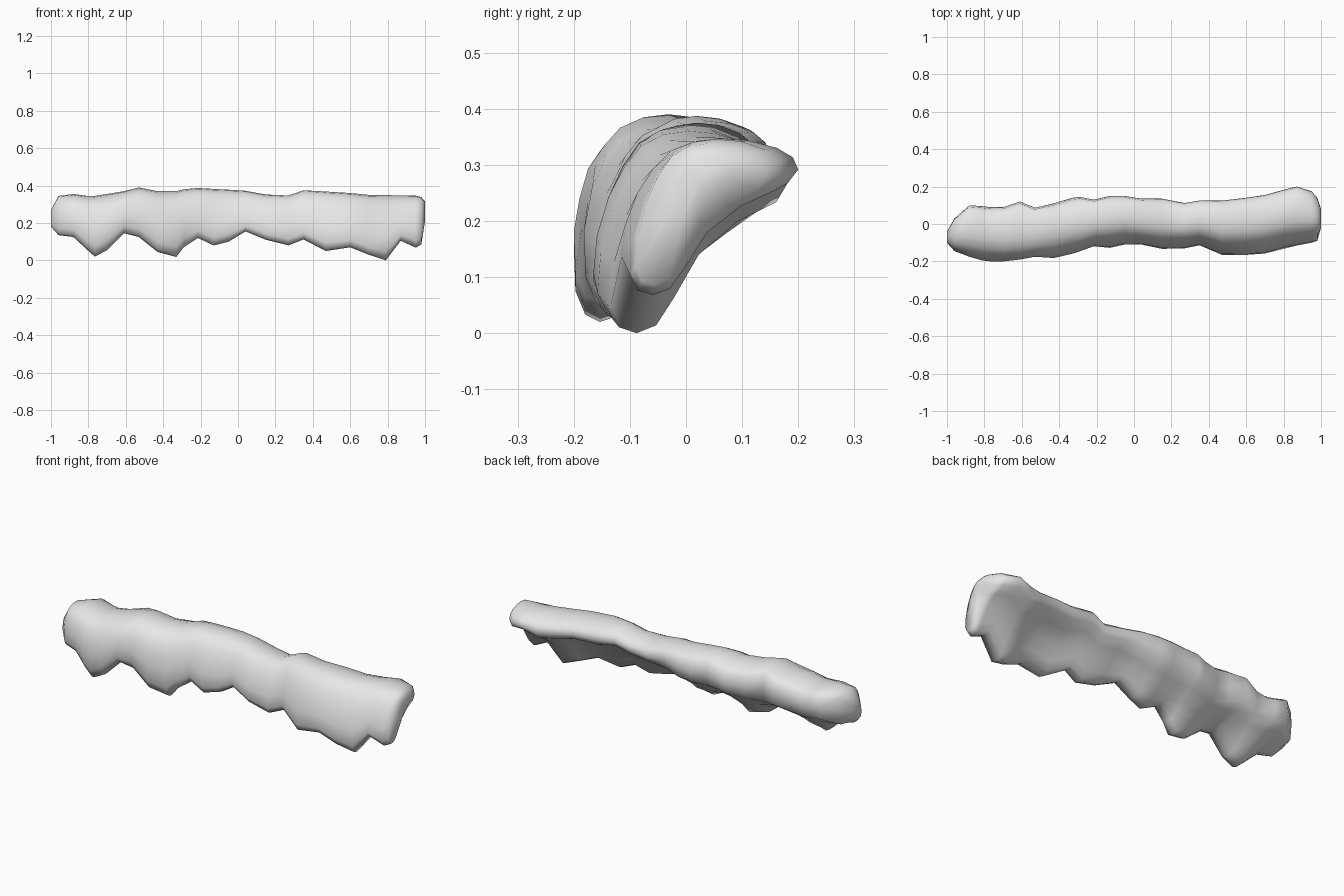
import bpy, bmesh

# Stations along the ledge: x, bottom z, top z, front y, back y
STATIONS = [
    (-1.00, .18, .27, -.10, -.04), (-.96, .135, .345, -.145, .03),
    (-.88, .125, .355, -.175, .10), (-.81, .06, .345, -.195, .095),
    (-.765, .02, .345, -.2, .09), (-.70, .055, .355, -.2, .09),
    (-.61, .145, .37, -.19, .12), (-.53, .125, .39, -.175, .087),
    (-.43, .045, .37, -.182, .11), (-.33, .018, .37, -.16, .14),
    (-.29, .07, .38, -.148, .145), (-.215, .12, .387, -.12, .13),
    (-.13, .08, .382, -.128, .15), (-.05, .10, .378, -.11, .15),
    (.04, .155, .372, -.11, .135), (.15, .11, .352, -.133, .135),
    (.27, .08, .347, -.13, .112), (.35, .112, .375, -.114, .125),
    (.47, .05, .368, -.165, .125), (.60, .07, .36, -.165, .14),
    (.70, .03, .35, -.158, .155), (.79, 0, .349, -.135, .18),
    (.87, .105, .347, -.115, .20), (.95, .068, .346, -.10, .175),
    (.98, .085, .338, -.09, .14), (1.00, .21, .315, -.02, .08),
]
# Cross-sections as (depth, height) fractions: front face, top, back lip, underside
LEFT = [
    (.07, .04), (.01, .17), (0, .42), (.05, .66), (.12, .80), (.22, .91),
    (.38, .98), (.55, 1), (.72, .98), (.88, .93), (.97, .86), (1, .77), (.95, .67),
    (.78, .56), (.56, .38), (.40, .18), (.27, .04), (.16, 0),
]
RIGHT = [  # front leans back, underside is hollow
    (.05, .03), (0, .13), (.02, .36), (.09, .60), (.18, .78), (.28, .91),
    (.41, .98), (.56, 1), (.72, .985), (.88, .93), (.97, .86), (1, .77), (.94, .67),
    (.72, .57), (.50, .40), (.36, .18), (.26, .04), (.15, 0),
]
LIP = 11  # first point of the underside


def blend(x, a, b):
    # smooth 0..1 ramp between a and b
    t = min(1, max(0, (x - a) / (b - a)))
    return t * t * (3 - 2 * t)


def ring(bm, x, z0, z1, y0, y1):
    lean = blend(x, -.45, 0)
    full = 1 - blend(x, -.1, .25)   # the left half has a fuller belly
    verts = []
    for i, ((ul, vl), (ur, vr)) in enumerate(zip(LEFT, RIGHT)):
        u, v = ul + (ur - ul) * lean, vl + (vr - vl) * lean
        y, z = y0 + u * (y1 - y0), z0 + v * (z1 - z0)
        if i >= LIP:
            belly = min(z, max(z0, .115 + .7 * y))
            z += (belly - z) * full * (.3 if i == LIP else .75)
        verts.append(bm.verts.new((x, y, z)))
    return verts


def cap(bm, r):
    # end face: fan to the middle
    mid = sum((v.co for v in r), r[0].co * 0) / len(r)
    c = bm.verts.new(mid)
    for a, b in zip(r, r[1:] + r[:1]):
        bm.faces.new((a, b, c))


# Snow drift hanging over a ledge
bm = bmesh.new()
rings = [ring(bm, *s) for s in STATIONS]
for p, q in zip(rings, rings[1:]):
    for i in range(len(p)):
        j = (i + 1) % len(p)
        bm.faces.new((p[i], p[j], q[j], q[i]))
cap(bm, rings[0])
cap(bm, rings[-1])
bmesh.ops.recalc_face_normals(bm, faces=bm.faces[:])
for f in bm.faces:
    f.smooth = True

mesh = bpy.data.meshes.new("snow_ledge")
bm.to_mesh(mesh)
bm.free()
snow = bpy.data.objects.new("snow_ledge", mesh)
bpy.context.collection.objects.link(snow)

mat = bpy.data.materials.new("snow white")
mat.diffuse_color = (.8, .8, .8, 1)
mesh.materials.append(mat)
